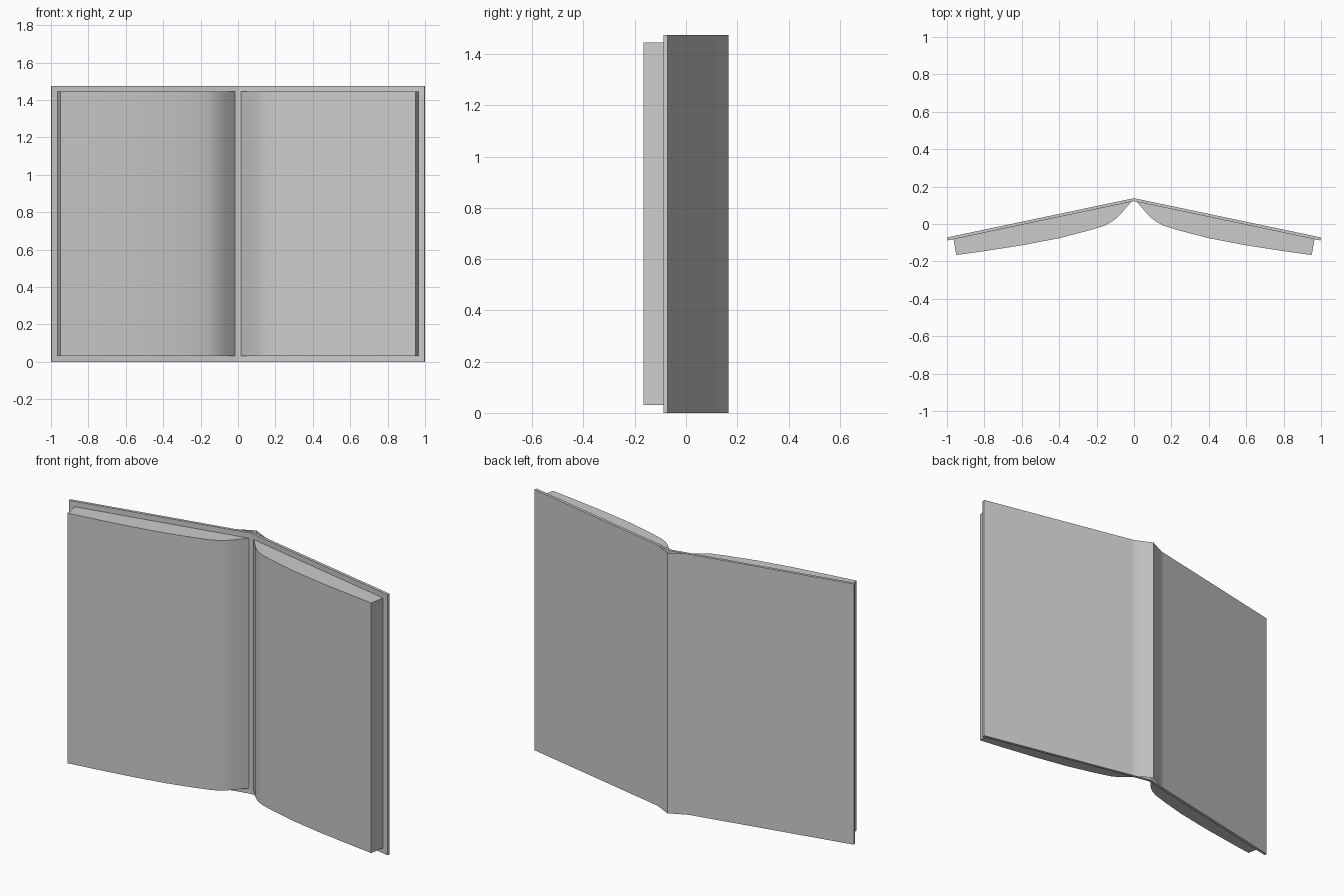
import bpy
import bmesh
import math

if "Cube" in bpy.data.objects:
    bpy.data.objects.remove(bpy.data.objects["Cube"])

HEIGHT = 1.475
MARGIN = 0.03

grey = bpy.data.materials.new("plain_grey")
grey.diffuse_color = (0.6, 0.6, 0.6, 1)
grey.use_nodes = True
grey.node_tree.nodes["Principled BSDF"].inputs["Base Color"].default_value = grey.diffuse_color


def extrude_profile(name, points, z0, z1, closed=True):
    """Raise an x-y outline from z0 to z1; open outlines become a thin sheet."""
    bm = bmesh.new()
    low = [bm.verts.new((x, y, z0)) for x, y in points]
    high = [bm.verts.new((x, y, z1)) for x, y in points]
    n = len(points)
    for i in range(n if closed else n - 1):
        j = (i + 1) % n
        bm.faces.new((low[i], low[j], high[j], high[i]))
    if closed:
        bm.faces.new(low[::-1])
        bm.faces.new(high)
    bmesh.ops.recalc_face_normals(bm, faces=bm.faces)
    mesh = bpy.data.meshes.new(name)
    bm.to_mesh(mesh)
    bm.free()
    mesh.materials.append(grey)
    obj = bpy.data.objects.new(name, mesh)
    bpy.context.collection.objects.link(obj)
    bpy.ops.object.select_all(action='DESELECT')
    obj.select_set(True)
    bpy.context.view_layer.objects.active = obj
    bpy.ops.object.shade_smooth_by_angle(angle=math.radians(25))
    return obj


def mirrored(points, side):
    return [(x * side, y) for x, y in points]


# Spread covers, meeting at the fold
cover = [(0, 0.138), (1.0, -0.072), (0.997, -0.088), (0, 0.122)]

# Page block: flat back, square fore-edge, front curling into the gutter
pages = [(0.015, 0.119), (0.965, -0.081), (0.95, -0.166), (0.8, -0.145),
         (0.6, -0.114), (0.4, -0.076), (0.25, -0.037), (0.16, -0.01),
         (0.125, 0.008), (0.095, 0.03), (0.065, 0.06), (0.04, 0.09),
         (0.02, 0.112)]

for label, side in (("left", -1), ("right", 1)):
    extrude_profile(label + "_cover", mirrored(cover, side), 0, HEIGHT)
    extrude_profile(label + "_pages", mirrored(pages, side),
                    MARGIN, HEIGHT - MARGIN)

# Hollow spine: a folded sheet standing off the back of the covers
half = [(0.11, 0.114), (0.09, 0.121), (0.05, 0.14)]
spine = half + [(0, 0.165)] + mirrored(half[::-1], -1)
extrude_profile("spine", spine, 0, HEIGHT, closed=False)
